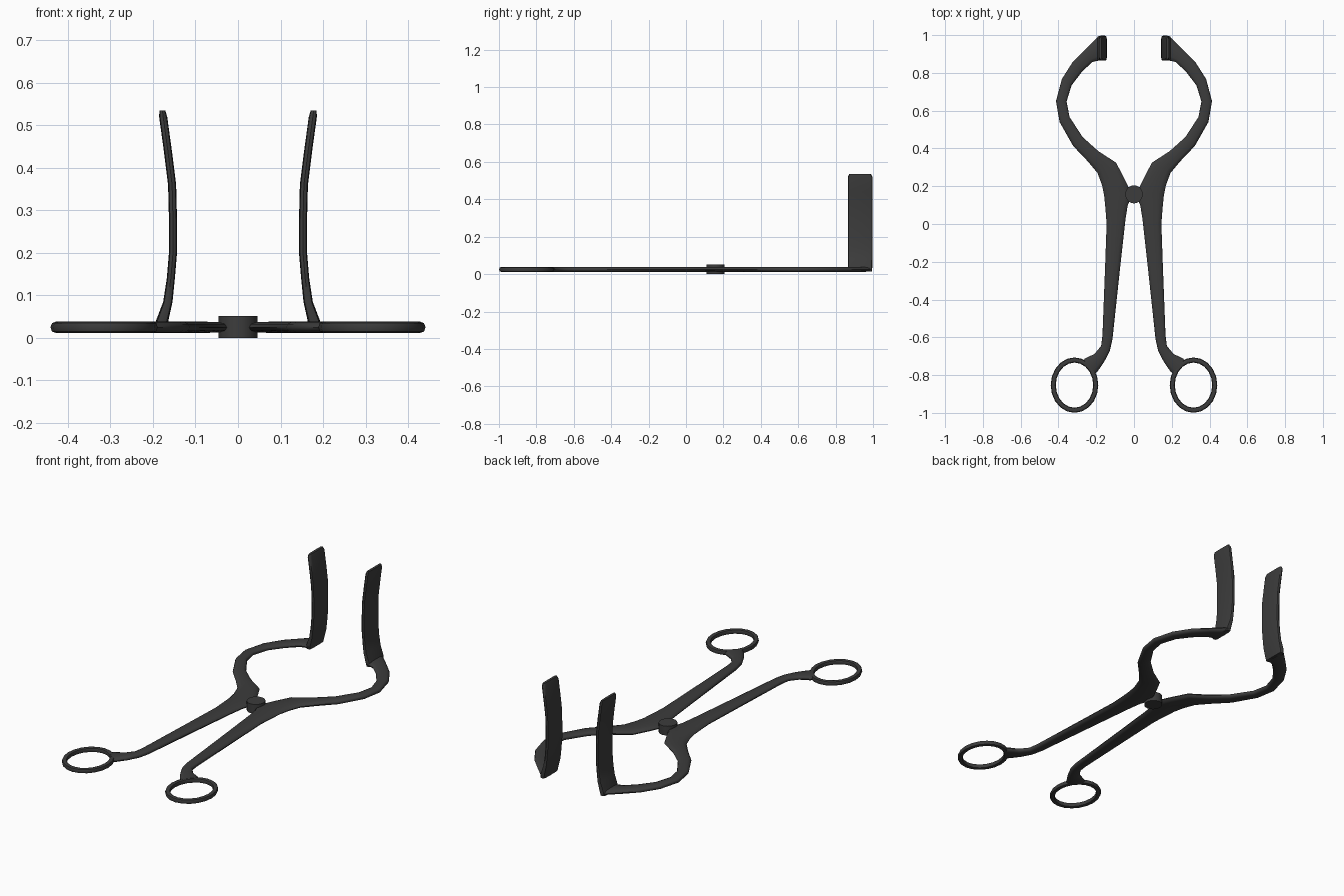
import bpy, bmesh
from math import sin, cos, pi, radians
from mathutils import Vector

if "Cube" in bpy.data.objects:
    bpy.data.objects.remove(bpy.data.objects["Cube"])


def sq(v, e):
    return (abs(v) ** e) * (1 if v >= 0 else -1)


def section(c, u, v, n, e):
    # rounded cross-section around c with half axes u and v
    return [c + u * sq(cos(2 * pi * i / n), e) + v * sq(sin(2 * pi * i / n), e)
            for i in range(n)]


def loft(name, rings, closed=False, mirror=True, angle=50):
    bm = bmesh.new()
    vs = [[bm.verts.new(p) for p in r] for r in rings]
    n, m = len(vs[0]), len(vs)
    for i in range(m if closed else m - 1):
        a, b = vs[i], vs[(i + 1) % m]
        for j in range(n):
            k = (j + 1) % n
            bm.faces.new((a[j], a[k], b[k], b[j]))
    if not closed:
        bm.faces.new(vs[0])
        bm.faces.new(vs[-1])
    bmesh.ops.recalc_face_normals(bm, faces=bm.faces)
    me = bpy.data.meshes.new(name)
    bm.to_mesh(me)
    bm.free()
    ob = bpy.data.objects.new(name, me)
    bpy.context.collection.objects.link(ob)
    me.materials.append(mat)
    bpy.ops.object.select_all(action='DESELECT')
    bpy.context.view_layer.objects.active = ob
    ob.select_set(True)
    bpy.ops.object.shade_smooth_by_angle(angle=radians(angle))
    if mirror:
        ob.modifiers.new("Mirror", 'MIRROR')
    return ob


mat = bpy.data.materials.new("dark_steel")
mat.diffuse_color = (0.045, 0.045, 0.045, 1)
mat.use_nodes = True
mat.node_tree.nodes["Principled BSDF"].inputs["Base Color"].default_value = mat.diffuse_color
Z = 0.025

# Arms: outer edge x, y and inner edge x, y from jaw tip to handle
edges = [(0.186, 0.995, 0.176, 0.868), (0.257, 0.926, 0.222, 0.857),
         (0.325, 0.857, 0.278, 0.803), (0.382, 0.767, 0.331, 0.733),
         (0.413, 0.65, 0.357, 0.648), (0.394, 0.54, 0.341, 0.566),
         (0.322, 0.413, 0.272, 0.46), (0.246, 0.333, 0.188, 0.385),
         (0.193, 0.27, 0.095, 0.325), (0.169, 0.205, 0.048, 0.235),
         (0.158, 0.15, 0.012, 0.157), (0.151, 0.08, 0.034, 0.095),
         (0.145, 0.0, 0.045, 0.025), (0.152, -0.2, 0.069, -0.19),
         (0.167, -0.59, 0.114, -0.61), (0.174, -0.645, 0.128, -0.672),
         (0.209, -0.688, 0.158, -0.73), (0.26, -0.712, 0.194, -0.782),
         (0.272, -0.73, 0.21, -0.796)]
rings = []
for ox, oy, ix, iy in edges:
    o, i = Vector((ox, oy, Z)), Vector((ix, iy, Z))
    rings.append(section((o + i) / 2, (o - i) / 2, Vector((0, 0, 0.0135)), 12, 0.8))
loft("arm", rings)

# Finger rings: oval loops at the handle ends
rings = []
for i in range(20):
    a = 2 * pi * i / 20
    d = Vector((cos(a), sin(a), 0))
    c = Vector((0.315 + 0.1125 * d.x, -0.853 + 0.133 * d.y, Z))
    rings.append(section(c, d * 0.0135, Vector((0, 0, 0.0135)), 8, 0.85))
loft("finger_ring", rings, closed=True)

# Jaw blades: upright bowed plates; z, centre x, half thickness, half width
plate = [(0.013, 0.183, 0.014, 0.062), (0.035, 0.180, 0.015, 0.065),
         (0.085, 0.165, 0.011, 0.066), (0.14, 0.158, 0.0095, 0.066),
         (0.20, 0.153, 0.0095, 0.066), (0.28, 0.153, 0.0095, 0.066),
         (0.36, 0.155, 0.0095, 0.066), (0.44, 0.165, 0.0095, 0.066),
         (0.52, 0.176, 0.0095, 0.066), (0.535, 0.178, 0.007, 0.058)]
loft("jaw_blade", [section(Vector((x, 0.931, z)), Vector((t, 0, 0)),
                           Vector((0, w, 0)), 12, 0.4) for z, x, t, w in plate])

# Pivot pin: short cylinder joining the arms
loft("pivot_pin", [section(Vector((0, 0.157, z)), Vector((0.046, 0, 0)),
                           Vector((0, 0.048, 0)), 20, 1) for z in (0, 0.051)],
     mirror=False, angle=40)
